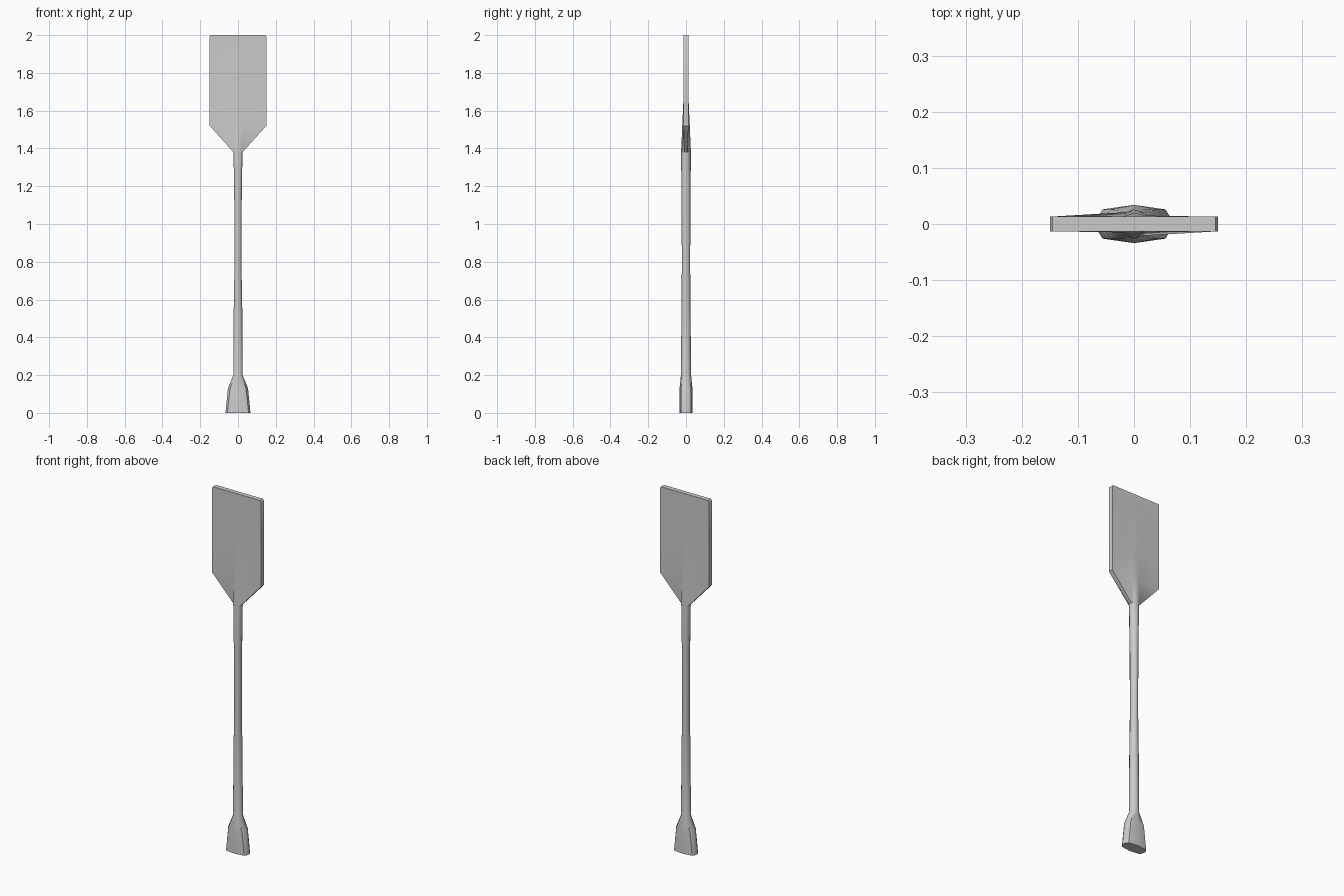
import bpy, bmesh, math

if "Cube" in bpy.data.objects:
    bpy.data.objects.remove(bpy.data.objects["Cube"])


def ring(z, ridge, mid, edge):
    """Ten-sided section, symmetric in x and y: centre ridge, mid point, outer edge."""
    (mx, my), (ex, ey) = mid, edge
    quarter = [(ex, ey), (mx, my), (0, ridge), (-mx, my), (-ex, ey)]
    pts = quarter + [(-x, -y) for x, y in quarter]
    return [(x, y, z) for x, y in pts]


def round_ring(z, rx, ry):
    """Same ten points laid on an ellipse."""
    p = [(rx * math.cos(math.radians(a)), ry * math.sin(math.radians(a))) for a in (54, 18)]
    return ring(z, ry, *p)


def loft(name, rings):
    bm = bmesh.new()
    loops = [[bm.verts.new(co) for co in r] for r in rings]
    for a, b in zip(loops, loops[1:]):
        n = len(a)
        for i in range(n):
            j = (i + 1) % n
            bm.faces.new((a[i], a[j], b[j], b[i]))
    bm.faces.new(loops[0][::-1])
    bm.faces.new(loops[-1])
    bmesh.ops.recalc_face_normals(bm, faces=bm.faces)
    mesh = bpy.data.meshes.new(name)
    bm.to_mesh(mesh)
    bm.free()
    obj = bpy.data.objects.new(name, mesh)
    bpy.context.collection.objects.link(obj)
    bpy.context.view_layer.objects.active = obj
    obj.select_set(True)
    bpy.ops.object.shade_smooth_by_angle(angle=math.radians(40))
    return obj


# Flared hand grip
grip = [
    ring(0.0, 0.034, (0.056, 0.026), (0.066, 0.010)),
    ring(0.13, 0.034, (0.042, 0.026), (0.053, 0.010)),
]

# Slim shaft, narrowest in the middle
shaft = [round_ring(z, rx, ry) for z, rx, ry in (
    (0.20, 0.026, 0.027), (0.54, 0.024, 0.024), (0.80, 0.019, 0.022),
    (1.15, 0.021, 0.024), (1.38, 0.025, 0.026))]

# Flat blade with a central ridge that fades out of the shaft
T = 0.013
blade = [
    ring(1.52, 0.020, (0.020, 0.015), (0.15, T)),
    ring(1.66, T + 0.0005, (0.020, T), (0.15, T)),
    ring(1.993, T, (0.020, T), (0.15, T)),
    ring(2.0, T, (0.020, T), (0.145, T)),
]

loft("paddle", grip + shaft + blade)
